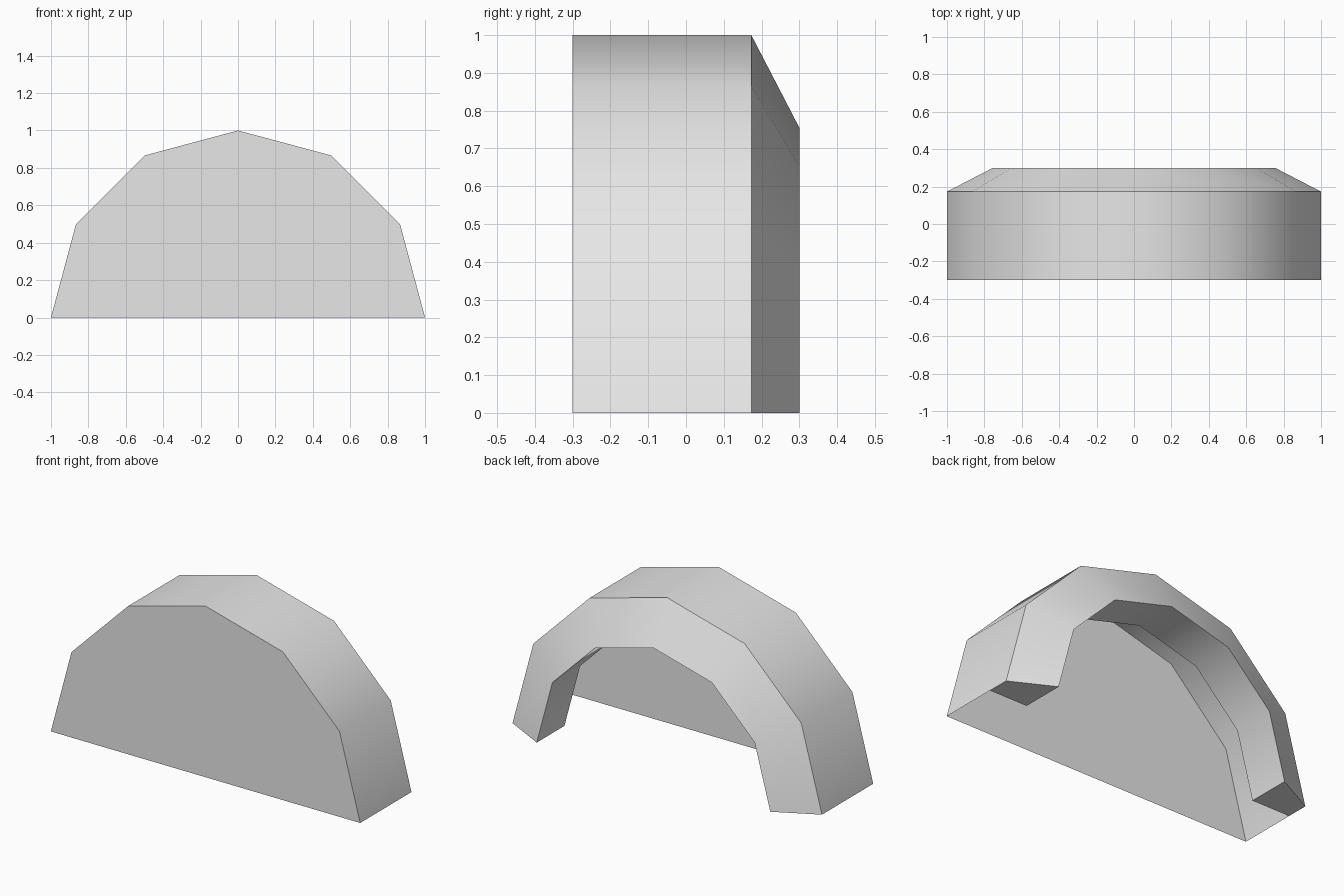
import bpy
import bmesh
from math import cos, sin, pi, radians

SEGMENTS = 6            # facets across the half circle
OUTER, INNER = 1.0, 0.755
FRONT, LIP, SHOULDER, BACK = -0.3, 0.044, 0.173, 0.3

cube = bpy.data.objects.get("Cube")
if cube:
    bpy.data.objects.remove(cube, do_unlink=True)

grey = bpy.data.materials.new("light_grey")
grey.use_nodes = True
colour = (0.8, 0.8, 0.8, 1)
grey.diffuse_color = colour
grey.node_tree.nodes["Principled BSDF"].inputs["Base Color"].default_value = colour


def arc(bm, radius, y):
    """Row of vertices along a half circle, from +x over the top to -x."""
    angles = [pi * i / SEGMENTS for i in range(SEGMENTS + 1)]
    return [bm.verts.new((radius * cos(a), y, radius * sin(a))) for a in angles]


def bridge(bm, a, b):
    """Band of quads between two arcs."""
    for i in range(SEGMENTS):
        bm.faces.new((a[i], b[i], b[i + 1], a[i + 1]))


def finish(bm, name):
    mesh = bpy.data.meshes.new(name)
    bm.to_mesh(mesh)
    bm.free()
    mesh.materials.append(grey)
    obj = bpy.data.objects.new(name, mesh)
    bpy.context.collection.objects.link(obj)
    bpy.ops.object.select_all(action="DESELECT")
    obj.select_set(True)
    bpy.context.view_layer.objects.active = obj
    bpy.ops.object.shade_smooth_by_angle(angle=radians(40))


# Thin shell: front plate and outer wall, open underneath and behind
bm = bmesh.new()
front = arc(bm, OUTER, FRONT)
bridge(bm, front, arc(bm, OUTER, SHOULDER))
bm.faces.new(front)
for face in bm.faces:
    face.normal_update()
    outward = face.normal.y < 0 if len(face.verts) > 4 else face.normal.dot(face.calc_center_median()) > 0
    if not outward:
        face.normal_flip()
finish(bm, "front_shell")

# Thick rear arch: bevelled back, inner wall, hidden front and two feet
bm = bmesh.new()
rows = [arc(bm, r, y) for r, y in
        ((OUTER, SHOULDER), (INNER, BACK), (INNER, LIP), (OUTER, LIP))]
for a, b in zip(rows, rows[1:]):
    bridge(bm, a, b)
bm.faces.new([row[0] for row in reversed(rows)])
bm.faces.new([row[-1] for row in rows])
bm.normal_update()
# The outer side is left to the shell, so orient by the feet facing down
if [f for f in bm.faces if abs(f.normal.z) > 0.99 and f.calc_center_median().z < 0.01][0].normal.z > 0:
    bmesh.ops.reverse_faces(bm, faces=bm.faces[:])
finish(bm, "rear_arch")
